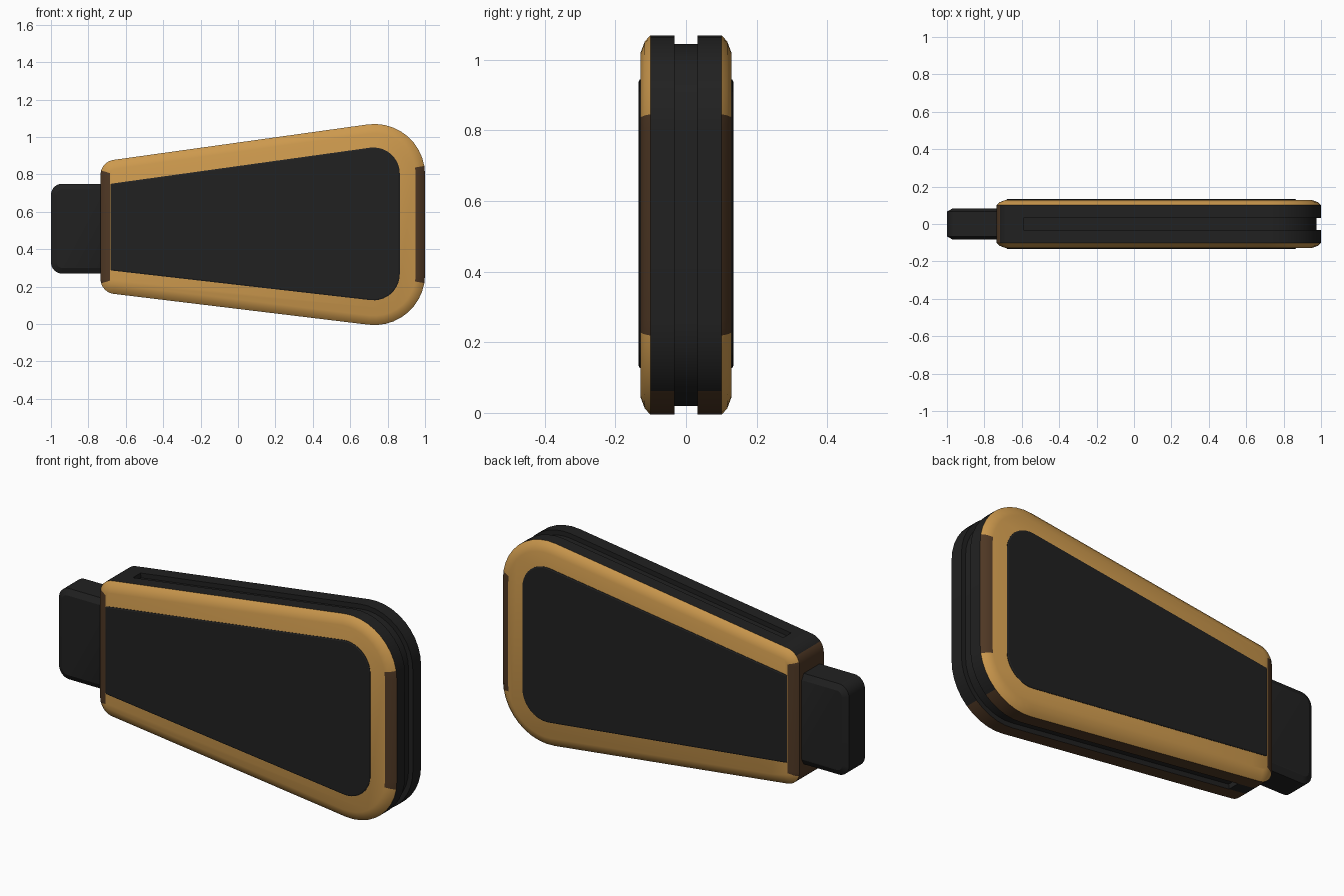
import bpy, bmesh, math
from mathutils import Vector

if "Cube" in bpy.data.objects:
    bpy.data.objects.remove(bpy.data.objects["Cube"])

def material(name, rgb):
    m = bpy.data.materials.new(name)
    m.diffuse_color = (*rgb, 1)
    m.use_nodes = True
    m.node_tree.nodes["Principled BSDF"].inputs["Base Color"].default_value = m.diffuse_color
    return m

GOLD = material("gold", (0.61, 0.32, 0.075))
DARK = material("charcoal", (0.015, 0.015, 0.015))
BROWN = material("dark brown", (0.08, 0.04, 0.018))

def outline(corners, radii, d, splits=(), steps=10):
    """Rounded convex polygon (counter-clockwise in x,z), inset by d."""
    n = len(corners)
    P = [Vector(c) for c in corners]
    arcs = []
    for i in range(n):
        a = (P[i] - P[i - 1]).normalized()
        b = (P[(i + 1) % n] - P[i]).normalized()
        na, nb = Vector((a.y, -a.x)), Vector((b.y, -b.x))    # outward normals
        r = radii[i]
        centre = P[i] - (na + nb) * (r / (1 + na.dot(nb)))
        a0 = math.atan2(na.y, na.x)
        sweep = na.angle(nb)
        rr = max(r - d, 0.002)
        if d > r:
            centre = P[i] - (na + nb) * ((d + rr) / (1 + na.dot(nb)))
        arcs.append([centre + rr * Vector((math.cos(a0 + sweep * k / steps),
                                           math.sin(a0 + sweep * k / steps)))
                     for k in range(steps + 1)])
    pts = []
    for i in range(n):
        pts += arcs[i]
        s, e = arcs[i][-1], arcs[(i + 1) % n][0]
        if abs(e.x - s.x) > 0.5:                              # long sides
            for x in (splits if e.x > s.x else splits[::-1]):
                pts.append(s.lerp(e, (x - s.x) / (e.x - s.x)))
    return pts

def loft(name, corners, radii, profile, mats, rule=None, splits=(), groove_x=None):
    """Stack outlines along y; profile is a list of (y, inset)."""
    bm = bmesh.new()
    rings = []
    for y, d in profile:
        base = outline(corners, radii, max(d, 0), splits)
        if groove_x is not None and abs(y) < 0.05:
            full = outline(corners, radii, 0, splits)
            base = [p if f.x > groove_x else f for p, f in zip(base, full)]
        rings.append([bm.verts.new((p.x, y, p.y)) for p in base])
    n = len(rings[0])
    for r0, r1 in zip(rings, rings[1:]):
        for i in range(n):
            j = (i + 1) % n
            bm.faces.new((r0[i], r0[j], r1[j], r1[i]))
    bm.faces.new(rings[0])
    bm.faces.new(rings[-1])
    bmesh.ops.remove_doubles(bm, verts=bm.verts, dist=1e-5)
    bmesh.ops.recalc_face_normals(bm, faces=bm.faces)
    if rule:
        for f in bm.faces:
            f.material_index = rule(f.normal, f.calc_center_median())
    me = bpy.data.meshes.new(name)
    bm.to_mesh(me)
    bm.free()
    for m in mats:
        me.materials.append(m)
    ob = bpy.data.objects.new(name, me)
    bpy.context.collection.objects.link(ob)
    bpy.ops.object.select_all(action='DESELECT')
    ob.select_set(True)
    bpy.context.view_layer.objects.active = ob
    bpy.ops.object.shade_smooth_by_angle(angle=math.radians(25))
    return ob

def body_colour(n, c):
    """0 gold, 1 charcoal, 2 brown."""
    if abs(c.y) > 0.1:                                        # rim and chamfer
        return 2 if abs(n.x) > 0.15 and abs(n.x) > 4 * abs(n.z) else 0
    if n.x < -0.75:                                           # narrow end
        return 2
    if n.z < -0.72 and abs(c.y) > 0.035:                      # underside
        return 2
    return 1

# Body with rim chamfers and a groove round the edge
half = [(-0.129, 0.05), (-0.117, 0.018), (-0.101, 0.0), (-0.032, 0.0), (-0.032, 0.025)]
profile = half + [(-y, d) for y, d in reversed(half)]
loft("body", [(-0.735, 0.17), (1.0, -0.04), (1.0, 1.11), (-0.735, 0.868)],
     [0.08, 0.27, 0.27, 0.08], profile, [GOLD, DARK, BROWN], body_colour,
     splits=(-0.592, -0.59), groove_x=-0.591)

# Face panels, front and back
for label, s in (("front", -1), ("back", 1)):
    loft(label + "_panel", [(-0.682, 0.287), (0.865, 0.11), (0.865, 0.965), (-0.682, 0.75)],
         [0.008, 0.14, 0.14, 0.008],
         [(s * 0.125, 0.0), (s * 0.131, 0.0), (s * 0.134, 0.006)], [DARK])

# Plug at the narrow end
loft("plug", [(-1.0, 0.27), (-0.70, 0.27), (-0.70, 0.75), (-1.0, 0.75)],
     [0.06, 0.01, 0.01, 0.06],
     [(-0.083, 0.03), (-0.066, 0.0), (0.066, 0.0), (0.083, 0.03)], [DARK])
